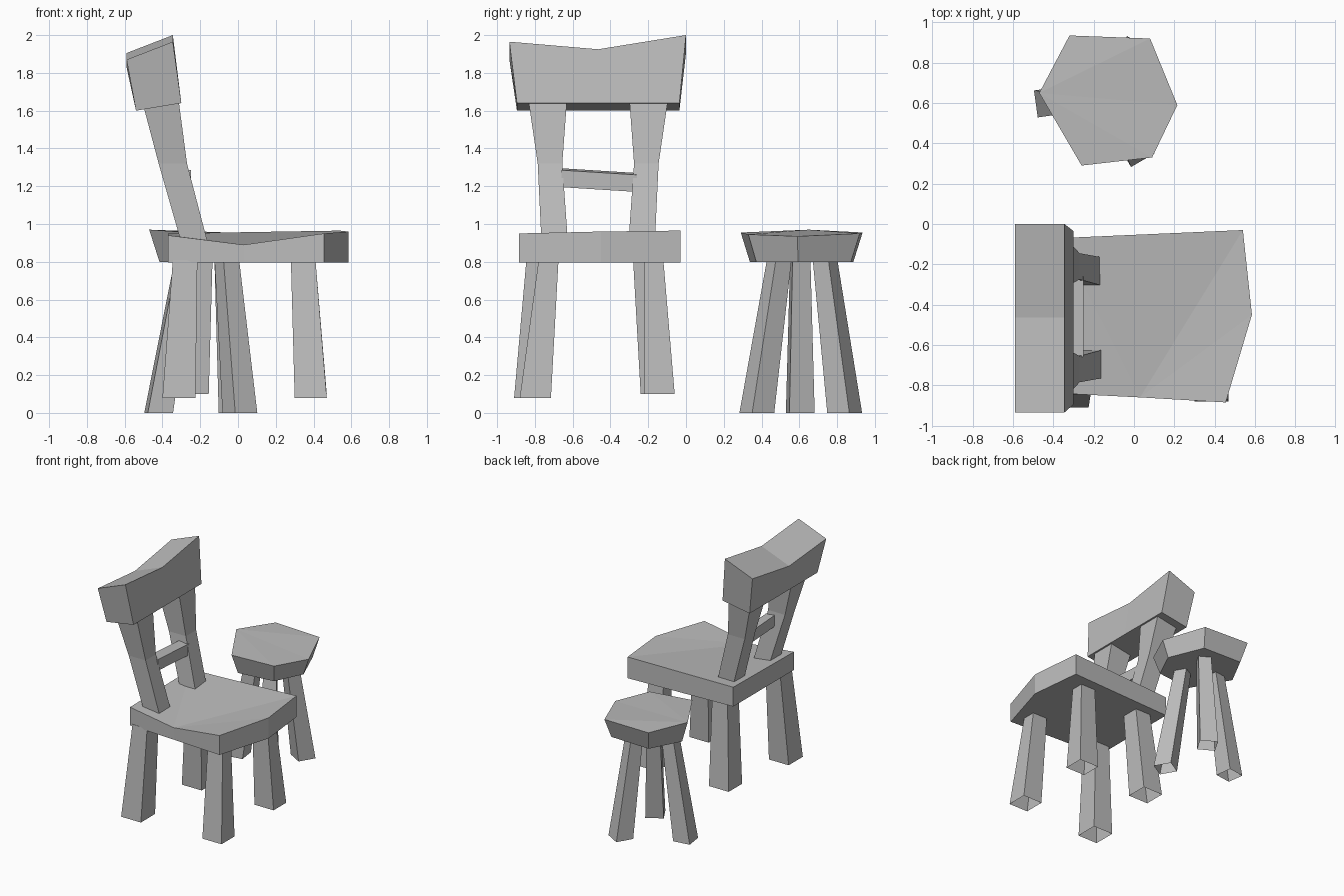
import bpy, bmesh, math

cube = bpy.data.objects.get("Cube")
if cube:
    bpy.data.objects.remove(cube, do_unlink=True)

wood = bpy.data.materials.new("plain grey")
wood.use_nodes = True
grey = (0.5, 0.5, 0.5, 1)
wood.diffuse_color = grey
wood.node_tree.nodes["Principled BSDF"].inputs["Base Color"].default_value = grey


def loft(name, rings, cap_start=True, fan=None):
    """Skin a stack of rings; fan = ring index from which the last cap is fanned."""
    bm = bmesh.new()
    loops = [[bm.verts.new(p) for p in ring] for ring in rings]
    n = len(loops[0])
    for a, b in zip(loops, loops[1:]):
        for i in range(n):
            j = (i + 1) % n
            bm.faces.new((a[i], a[j], b[j], b[i]))
    if cap_start:
        bm.faces.new(loops[0][::-1])
    top = loops[-1]
    if fan is None:
        bm.faces.new(top)
    else:
        for k in range(1, n - 1):
            bm.faces.new((top[fan], top[(fan + k) % n], top[(fan + k + 1) % n]))
    bmesh.ops.recalc_face_normals(bm, faces=bm.faces)
    mesh = bpy.data.meshes.new(name)
    bm.to_mesh(mesh)
    bm.free()
    mesh.materials.append(wood)
    obj = bpy.data.objects.new(name, mesh)
    bpy.context.collection.objects.link(obj)
    return obj


def rect(x0, x1, y0, y1, z):
    return [(x0, y0, z), (x1, y0, z), (x1, y1, z), (x0, y1, z)]


def turned_square(x, y, z, side, angle):
    r = side / math.sqrt(2)
    return [(x + r * math.cos(math.radians(angle + a)),
             y + r * math.sin(math.radians(angle + a)), z) for a in (45, 135, 225, 315)]


# Chair seat, with a dip in the right edge
seat_top = [(-0.37, -0.84, 0.94), (0.03, -0.86, 0.89), (0.455, -0.885, 0.95),
            (0.585, -0.45, 0.96), (0.54, -0.03, 0.965), (-0.37, -0.07, 0.95)]
loft("chair_seat", [[(x, y, 0.795) for x, y, z in seat_top], seat_top], fan=1)

# Chair legs, hollow underneath
chair_legs = {
    "front_right_leg": (rect(0.30, 0.47, -0.88, -0.715, 0.08), rect(0.28, 0.41, -0.78, -0.675, 0.81)),
    "front_left_leg": (rect(0.30, 0.47, -0.22, -0.06, 0.10), rect(0.28, 0.41, -0.22, -0.12, 0.81)),
    "rear_right_leg": (rect(-0.40, -0.225, -0.91, -0.73, 0.08), rect(-0.345, -0.215, -0.845, -0.70, 0.81)),
    "rear_left_leg": (rect(-0.33, -0.155, -0.24, -0.07, 0.10), rect(-0.27, -0.135, -0.28, -0.14, 0.81)),
}
for name, rings in chair_legs.items():
    loft(name, rings, cap_start=False)

# Bent back posts, mirrored about the middle of the chair
MID = -0.465
for name, side in (("right_back_post", -1), ("left_back_post", 1)):
    rings = []
    for x0, x1, inner, outer, z in ((-0.30, -0.16, 0.16, 0.30, 0.90),
                                    (-0.42, -0.27, 0.19, 0.32, 1.32),
                                    (-0.51, -0.315, 0.165, 0.37, 1.66)):
        rings.append(rect(x0, x1, MID + side * inner, MID + side * outer, z))
    loft(name, rings)

# Rung between the posts
loft("back_rung", [[(x, y, z + dz) for x, z in ((-0.33, 1.20), (-0.25, 1.19), (-0.25, 1.28), (-0.33, 1.29))]
                   for y, dz in ((-0.66, 0.005), (-0.26, -0.02))])

# Headrest block, low in the middle of its top
loft("headrest", [[(-0.54, yb, 1.60), (-0.30, yb, 1.64), (-0.345, yt, zt), (-0.59, yt, zt - 0.095)]
                  for yb, yt, zt in ((-0.895, -0.935, 1.965), (MID, MID, 1.925), (-0.035, 0, 2.0))])

# Stool top, narrowing downwards
stool_top = [(-0.47, 0.65, 0.97), (-0.26, 0.29, 0.955), (0.09, 0.33, 0.945),
             (0.215, 0.59, 0.935), (0.08, 0.92, 0.95), (-0.32, 0.935, 0.955)]
cx, cy, shrink = -0.11, 0.61, 0.85
loft("stool_seat", [[(cx + (x - cx) * shrink, cy + (y - cy) * shrink, 0.80) for x, y, z in stool_top],
                    stool_top], fan=0)

# Three splayed stool legs
for i, (bx, by, tx, ty, angle) in enumerate(((-0.42, 0.605, -0.28, 0.605, 188),
                                             (0.01, 0.375, -0.06, 0.495, -60),
                                             (-0.01, 0.84, -0.06, 0.735, 60))):
    loft(f"stool_leg_{i + 1}", [turned_square(bx, by, 0, 0.135, angle),
                                turned_square(tx, ty, 0.82, 0.095, angle)], cap_start=False)
